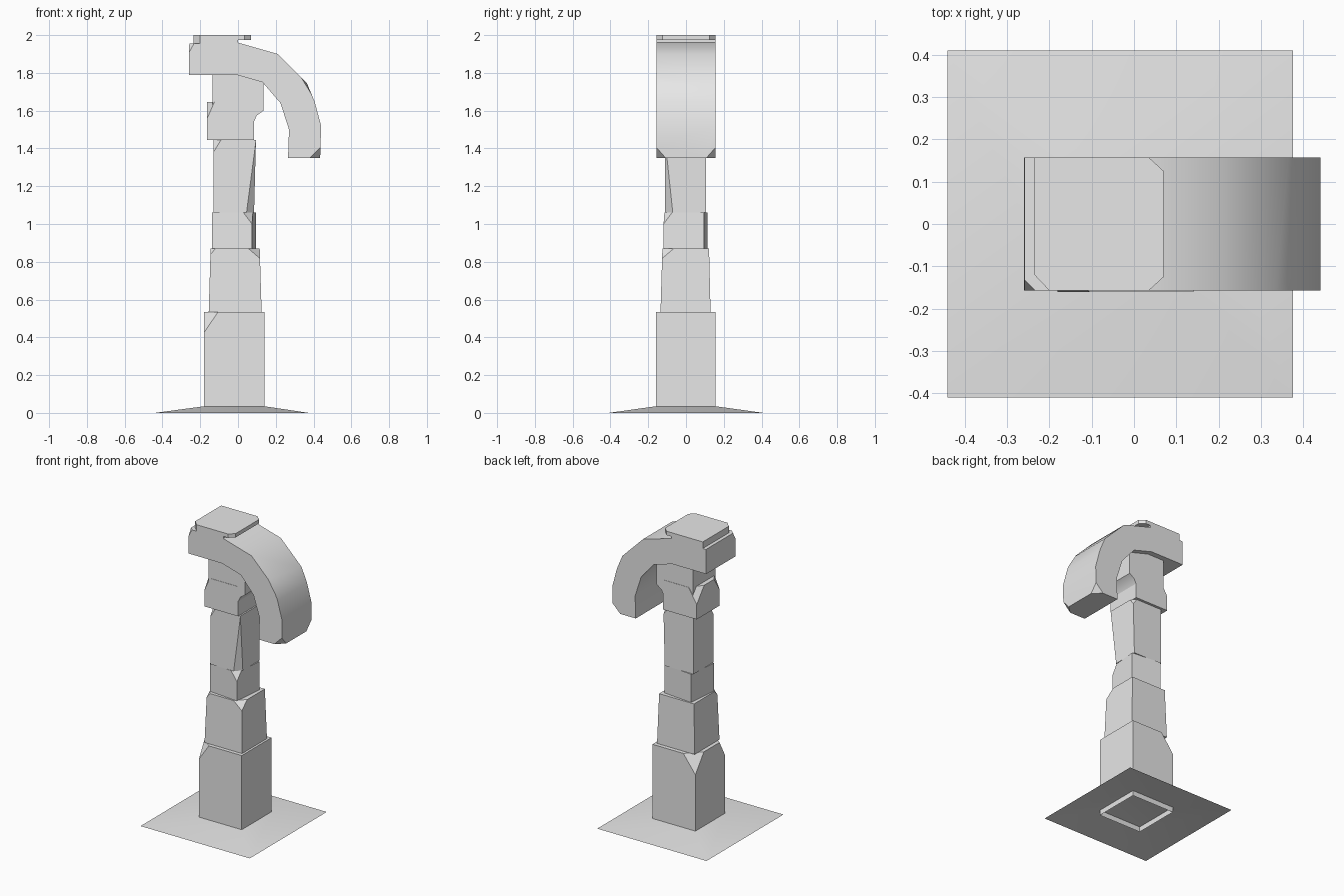
import bpy, bmesh, math
from mathutils import Vector, Matrix

if "Cube" in bpy.data.objects:
    bpy.data.objects.remove(bpy.data.objects["Cube"], do_unlink=True)

stone = bpy.data.materials.new("grey_stone")
stone.use_nodes = True
GREY = (0.8, 0.8, 0.8, 1)
stone.diffuse_color = GREY
stone.node_tree.nodes["Principled BSDF"].inputs["Base Color"].default_value = GREY


def slice_off(bm, point, normal):
    """Cut away everything beyond a plane and cap the cut."""
    geom = bm.verts[:] + bm.edges[:] + bm.faces[:]
    cut = bmesh.ops.bisect_plane(bm, geom=geom, dist=1e-5, plane_co=point,
                                 plane_no=normal, clear_outer=True)["geom_cut"]
    edges = [e for e in cut if isinstance(e, bmesh.types.BMEdge)]
    if edges:
        bmesh.ops.edgeloop_fill(bm, edges=edges)


def chip(bm, corner, reach, rounded=True):
    """Break off a corner; reach is the signed distance inward along x, y, z."""
    scales = [(1, 1, 1)] + ([(.5, .5, 1), (1, 1, .5)] if rounded else [])
    for s in scales:
        r = [a * b for a, b in zip(reach, s)]
        normal = -Vector([1 / a for a in r])
        slice_off(bm, Vector(corner) + Vector((r[0], 0, 0)), normal.normalized())


def finish(name, bm, chips=(), spin=None):
    for c in chips:
        chip(bm, *c)
    if spin:
        angle, centre = spin
        bmesh.ops.rotate(bm, verts=bm.verts, cent=centre,
                         matrix=Matrix.Rotation(angle, 3, "Z"))
    bmesh.ops.recalc_face_normals(bm, faces=bm.faces)
    mesh = bpy.data.meshes.new(name)
    bm.to_mesh(mesh)
    bm.free()
    mesh.materials.append(stone)
    obj = bpy.data.objects.new(name, mesh)
    bpy.context.collection.objects.link(obj)
    bpy.ops.object.select_all(action="DESELECT")
    obj.select_set(True)
    bpy.context.view_layer.objects.active = obj
    bpy.ops.object.shade_smooth_by_angle(angle=math.radians(30))
    return obj


def loft(lower, upper, open_start=False):
    """Join two matching outlines into a solid."""
    bm = bmesh.new()
    a = [bm.verts.new(p) for p in lower]
    b = [bm.verts.new(p) for p in upper]
    for i in range(len(a)):
        j = (i + 1) % len(a)
        bm.faces.new((a[i], a[j], b[j], b[i]))
    if not open_start:
        bm.faces.new(a[::-1])
    bm.faces.new(b)
    bmesh.ops.recalc_face_normals(bm, faces=bm.faces)
    return bm


def rect(x0, x1, y0, y1, z):
    return [(x0, y0, z), (x1, y0, z), (x1, y1, z), (x0, y1, z)]


def block(low, high, z0, z1, open_bottom=False):
    return loft(rect(*low, z0), rect(*high, z1), open_bottom)


def side_profile(points, half):
    return loft([(x, -half, z) for x, z in points], [(x, half, z) for x, z in points])


def slab(points, z0, z1):
    return loft([(x, y, z0) for x, y in points], [(x, y, z1) for x, y in points])


# Ground skirt and lowest column stone, both open underneath
foot = (-.18, .14, -.16, .157)
finish("ground_skirt", block((-.44, .375, -.41, .41), foot, 0, .035, True))
finish("column_base", block(foot, foot, 0, .535, True),
       [((-.18, -.16, .535), (.075, .06, -.11)),
        ((-.18, .157, .535), (.09, -.09, -.12))])

# Tapered second stone
finish("column_lower", block((-.155, .125, -.135, .13), (-.145, .115, -.125, .122), .535, .87),
       [((.115, -.125, .87), (-.06, .06, -.05)),
        ((-.145, -.125, .87), (.025, .03, -.03))])

# Slightly turned third stone
ring = (-.129, .085, -.109, .105)
finish("column_middle", block(ring, ring, .87, 1.06),
       [((.085, -.109, 1.06), (-.045, .045, -.06))],
       spin=(math.radians(-5.5), (-.022, -.002, 0)))

# Long fourth stone, worn along its front edge
shaft = block((-.13, .085, -.11, .105), (-.13, .095, -.11, .105), 1.06, 1.445)
wear = [Vector(p) for p in ((.095, -.11, 1.44), (.045, -.11, 1.06), (.085, -.07, 1.06))]
normal = (wear[1] - wear[0]).cross(wear[2] - wear[0]).normalized()
slice_off(shaft, wear[0], normal if normal.x > 0 else -normal)
finish("column_upper", shaft,
       [((-.13, -.11, 1.445), (.04, .04, -.065)),
        ((.095, .105, 1.445), (-.03, -.03, -.04))])

# Neck stones below the head
neck = (-.165, .085, -.122, .122)
finish("neck_collar", block(neck, neck, 1.445, 1.645),
       [((-.165, -.122, 1.645), (.04, .06, -.09)),
        ((-.165, .122, 1.645), (.06, -.08, -.1))])
finish("neck", side_profile([(-.135, 1.55), (.083, 1.54), (.1, 1.575), (.135, 1.6),
                             (.135, 1.79), (-.135, 1.79)], .12))

# Curved hooked head
HALF = .157
head = side_profile([
    (-.258, 1.955), (-.26, 1.79), (-.01, 1.79), (.13, 1.75), (.225, 1.64),
    (.27, 1.5), (.265, 1.35), (.435, 1.35), (.44, 1.52), (.405, 1.65),
    (.365, 1.745), (.21, 1.9), (0, 1.96)], HALF)
dent = [Vector(p) for p in ((.335, -HALF, 1.775), (.393, -HALF, 1.68), (.365, -.125, 1.745))]
normal = (dent[1] - dent[0]).cross(dent[2] - dent[0]).normalized()
slice_off(head, dent[0], normal if normal.x > 0 else -normal)
finish("hooked_head", head,
       [((.436, -HALF, 1.35), (-.055, .05, .055), False),
        ((.436, HALF, 1.35), (-.055, -.05, .055), False),
        ((-.258, -HALF, 1.955), (.025, .025, -.045), False)])

# Cap plate with clipped corners, on a shorter bedding layer
rear = [(-.235, HALF), (-.235, -.12), (-.2, -HALF)]
finish("cap_bed", slab(rear + [(0, -HALF), (0, HALF)], 1.95, 1.974))
finish("cap_plate", slab(rear + [(.035, -HALF), (.07, -.125), (.07, .125), (.035, HALF)],
                         1.974, 2))
